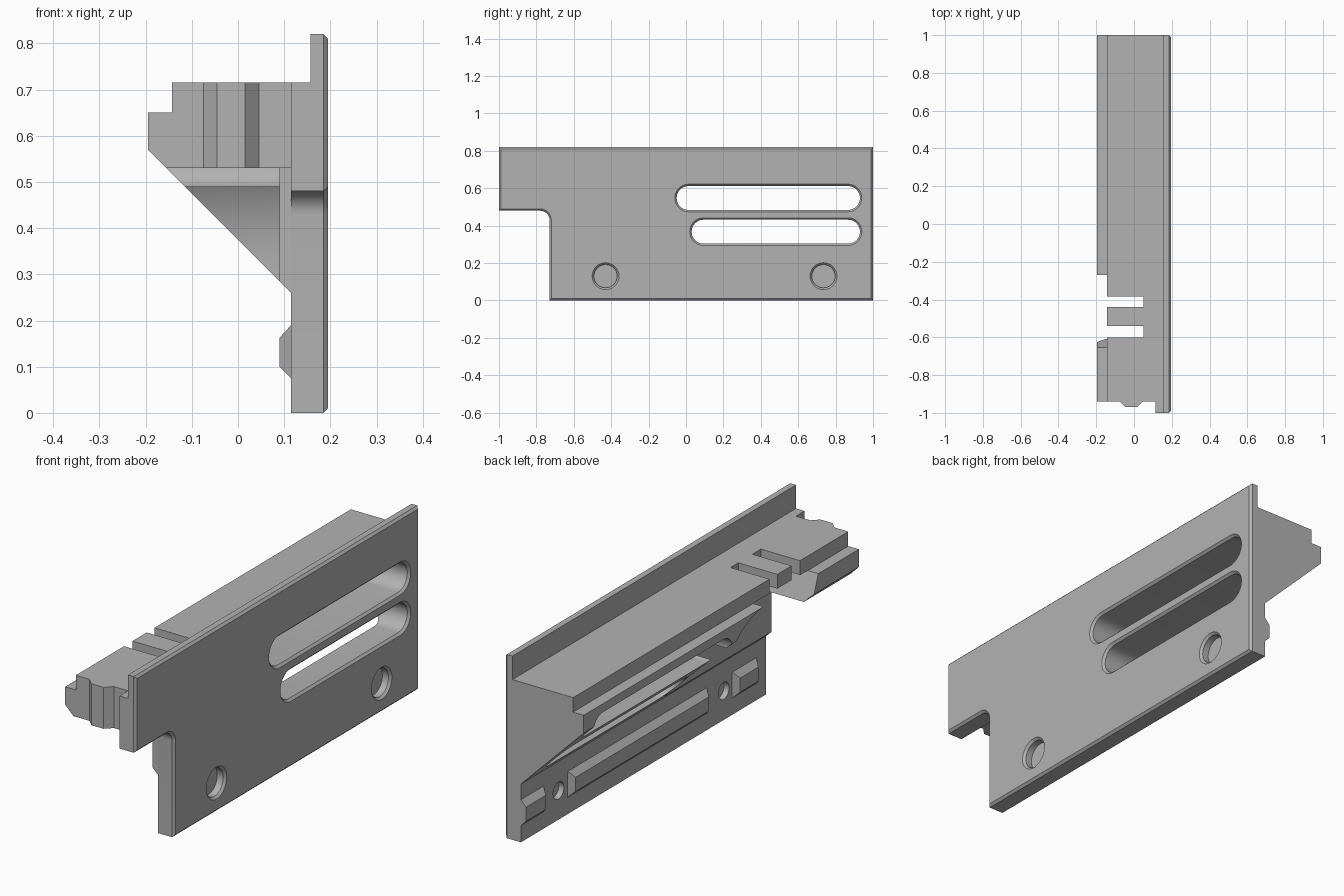
import bpy, bmesh
from math import sin, cos, pi, radians

if "Cube" in bpy.data.objects:
    bpy.data.objects.remove(bpy.data.objects["Cube"])

grey = bpy.data.materials.new("mid grey")
grey.use_nodes = True
grey.diffuse_color = (0.45, 0.45, 0.45, 1)
grey.node_tree.nodes["Principled BSDF"].inputs["Base Color"].default_value = grey.diffuse_color


def loft(name, rings):
    """Closed solid through rings of equal length."""
    bm = bmesh.new()
    loops = [[bm.verts.new(p) for p in r] for r in rings]
    n = len(loops[0])
    for a, b in zip(loops, loops[1:]):
        for i in range(n):
            bm.faces.new((a[i], a[(i + 1) % n], b[(i + 1) % n], b[i]))
    bm.faces.new(loops[0])
    bm.faces.new(loops[-1])
    bmesh.ops.recalc_face_normals(bm, faces=bm.faces)
    mesh = bpy.data.meshes.new(name)
    bm.to_mesh(mesh)
    bm.free()
    mesh.materials.append(grey)
    ob = bpy.data.objects.new(name, mesh)
    bpy.context.collection.objects.link(ob)
    return ob


def prism_x(name, yz, x0, x1):
    return loft(name, [[(x, y, z) for y, z in yz] for x in (x0, x1)])


def prism_y(name, xz, y0, y1):
    return loft(name, [[(x, y, z) for x, z in xz] for y in (y0, y1)])


def prism_z(name, xy, z0, z1):
    return loft(name, [[(x, y, z) for x, y in xy] for z in (z0, z1)])


def rect(a0, a1, b0, b1):
    return [(a0, b0), (a1, b0), (a1, b1), (a0, b1)]


def arc(cy, cz, r, start, end, steps=16):
    angles = [radians(start + (end - start) * i / steps) for i in range(steps + 1)]
    return [(cy + r * cos(t), cz + r * sin(t)) for t in angles]


def capsule(y0, y1, z, r):
    return arc(y1 - r, z, r, -90, 90) + arc(y0 + r, z, r, 90, 270)


def cut(ob, cutters):
    for c in cutters:
        c.hide_render = True
        mod = ob.modifiers.new("cut", 'BOOLEAN')
        mod.operation = 'DIFFERENCE'
        mod.solver = 'EXACT'
        mod.object = c
    bpy.context.view_layer.update()
    deps = bpy.context.evaluated_depsgraph_get()
    mesh = bpy.data.meshes.new_from_object(ob.evaluated_get(deps))
    ob.modifiers.clear()
    ob.data = mesh


# Face plate with a rounded notch and chamfered outer rim
outline = [(1, 0), (1, 0.82), (-1, 0.82), (-1, 0.48)]
outline += arc(-0.78, 0.43, 0.05, 90, 0, 10) + [(-0.73, 0)]
plate = prism_x("face_plate", outline, 0.115, 0.195)
bm = bmesh.new()
bm.from_mesh(plate.data)
rim = [e for e in bm.edges if all(v.co.x > 0.19 for v in e.verts)]
bmesh.ops.bevel(bm, geom=rim, offset=0.01, segments=1, affect='EDGES')
bm.to_mesh(plate.data)
bm.free()

# Long slots, flared where they meet the outer face
slots = []
for y0, y1, z, r in ((-0.05, 0.93, 0.548, 0.064), (0.03, 0.93, 0.368, 0.064)):
    stations = ((-0.4, 0), (0.185, 0), (0.205, 0.02))
    slots.append(loft("slot_cutter", [
        [(x, y, zz) for y, zz in capsule(y0 - g, y1 + g, z, r + g)] for x, g in stations]))

# Blind round recesses on the outside and small holes on the inside
holes = []
for y in (-0.43, 0.735):
    stations = ((0.155, 0.062), (0.185, 0.062), (0.205, 0.082))
    holes.append(loft("recess_cutter", [
        [(x, py, pz) for py, pz in arc(y, 0.13, r, 0, 348.75, 31)] for x, r in stations]))
    holes.append(prism_x("hole_cutter", arc(y, 0.13, 0.038, 0, 345, 23), 0.1, 0.14))

top_step = prism_y("step_cutter", rect(0, 0.157, 0.715, 0.9), -1.1, 1.1)
cut(plate, slots + holes + [top_step])

# Shelf body with stepped top corner and slanted underside
profile = [(0.115, 0.26), (0.115, 0.715), (-0.143, 0.715),
           (-0.143, 0.65), (-0.195, 0.65), (-0.195, 0.57)]
body = prism_y("shelf_body", profile, -0.94, 1)

# Open underside: hollow with a large arc at the rear and a short front wall
hollow = [(-0.61, 0.1), (-0.61, 0.53), (-0.655, 0.651)]
hollow += arc(-0.29, 0.331, 0.32, 90, 0) + [(0.03, 0.1)]
shelf_cuts = [
    prism_x("hollow_cutter", hollow, -0.4, 0.09),
    prism_x("front_cutter", rect(-1.1, -0.6, 0.1, 0.53), -0.4, 0.09),
    prism_x("notch_cutter", rect(-1.1, -0.73, 0.1, 0.53), -0.4, 0.2),
]
for y0, y1 in ((-0.6, -0.54), (-0.44, -0.385)):
    shelf_cuts.append(prism_z("groove_cutter", rect(-0.4, 0.05, y0, y1), 0.5, 0.9))
cut(body, slots + shelf_cuts)

# Locating rib on the front end
rib = prism_z("front_rib", [(-0.075, -0.94), (-0.045, -0.97), (0.015, -0.97), (0.045, -0.94)],
              0.53, 0.715)

# Chamfered blocks along the inner face
blocks = []
for name, y0, y1, e0, e1 in (("rear_block", 0.84, 1, 0.02, 0),
                             ("middle_block", -0.31, 0.67, 0.02, 0.02),
                             ("front_block", -0.66, -0.49, 0.02, 0.02)):
    base = [(0.115, y, z) for y, z in rect(y0, y1, 0.075, 0.19)]
    crown = [(0.09, y, z) for y, z in rect(y0 + e0, y1 - e1, 0.1, 0.163)]
    blocks.append(loft(name, [base, crown]))

for c in slots + holes + [top_step] + shelf_cuts:
    bpy.data.objects.remove(c)

# Smooth the round walls, keep the corners sharp
bpy.ops.object.select_all(action='DESELECT')
for ob in [plate, body, rib] + blocks:
    ob.select_set(True)
bpy.context.view_layer.objects.active = plate
bpy.ops.object.shade_smooth_by_angle(angle=radians(25))
